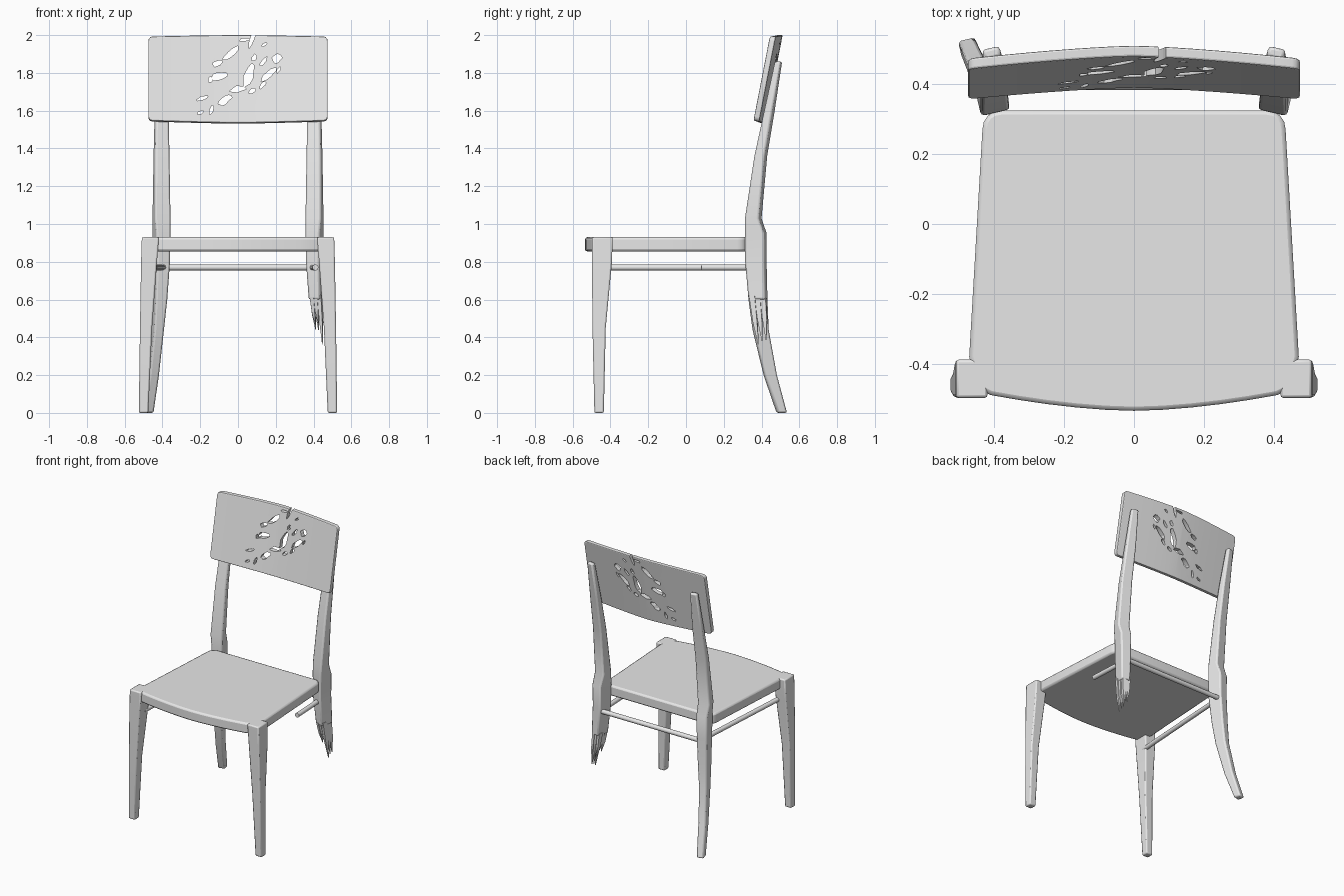
import bpy, bmesh, random
from math import radians, sin, cos, pi
from mathutils import Vector, Matrix

random.seed(4)
cube = bpy.data.objects.get("Cube")
if cube:
    bpy.data.objects.remove(cube)

GREY = (0.8, 0.8, 0.8, 1)
wood = bpy.data.materials.new("plain grey wood")
wood.use_nodes = True
wood.diffuse_color = GREY
wood.node_tree.nodes["Principled BSDF"].inputs["Base Color"].default_value = GREY


def finish(name, bm, bevel=0.0, smooth=True):
    """Turn a bmesh into a named object with optional softened edges."""
    bmesh.ops.recalc_face_normals(bm, faces=bm.faces)
    mesh = bpy.data.meshes.new(name)
    bm.to_mesh(mesh)
    bm.free()
    mesh.materials.append(wood)
    obj = bpy.data.objects.new(name, mesh)
    bpy.context.collection.objects.link(obj)
    if smooth:
        bpy.ops.object.select_all(action='DESELECT')
        obj.select_set(True)
        bpy.context.view_layer.objects.active = obj
        bpy.ops.object.shade_smooth_by_angle(angle=radians(35))
    if bevel:
        mod = obj.modifiers.new("soft edges", 'BEVEL')
        mod.width = bevel
        mod.segments = 2
        mod.limit_method = 'ANGLE'
        mod.angle_limit = radians(45)
    return obj


def loft(bm, rows, side=1, twist=0.0):
    """Skin rectangles given as (z, x, y, width, depth)."""
    turn = Matrix.Rotation(-side * twist, 3, 'Z')
    rings = []
    for z, x, y, w, d in rows:
        centre = Vector((side * x, y, z))
        rings.append([bm.verts.new(centre + turn @ Vector((a * w / 2, b * d / 2, 0)))
                      for a, b in ((-1, -1), (1, -1), (1, 1), (-1, 1))])
    for low, high in zip(rings, rings[1:]):
        for i in range(4):
            j = (i + 1) % 4
            bm.faces.new((low[i], low[j], high[j], high[i]))
    bm.faces.new(rings[0])
    bm.faces.new(rings[-1])


def rail(name, start, end, radius=0.016):
    a, b = Vector(start), Vector(end)
    bm = bmesh.new()
    place = Matrix.Translation((a + b) / 2) @ (b - a).to_track_quat('Z', 'Y').to_matrix().to_4x4()
    bmesh.ops.create_cone(bm, cap_ends=True, segments=12, radius1=radius, radius2=radius,
                          depth=(b - a).length, matrix=place)
    return finish(name, bm)


# Front legs
FRONT = [(0, .5, -.46, .05, .05), (.45, .487, -.46, .064, .07),
         (.8, .471, -.445, .084, .106), (.93, .464, -.443, .09, .11)]
for side, word in ((1, "left"), (-1, "right")):
    bm = bmesh.new()
    loft(bm, FRONT, side)
    finish("front_leg_" + word, bm, .008)

# Back legs with posts; the left one is snapped off low down
TWIST = radians(13)
FOOT = [(0, .475, .507, .05, .05), (.2, .449, .446, .052, .065), (.44, .425, .395, .054, .08)]
STUMP = (.6, .414, .381, .064, .093)
POST = [(.8, .405, .37, .073, .104), (.95, .405, .37, .078, .104), (1.03, .405, .356, .085, .075),
        (1.36, .405, .396, .078, .056), (1.6, .404, .442, .07, .045), (1.86, .407, .49, .05, .032)]
bm = bmesh.new()
loft(bm, FOOT + [STUMP] + POST, -1, TWIST)
finish("back_leg_right", bm, .01)
bm = bmesh.new()
loft(bm, [STUMP] + POST, 1, TWIST)
finish("back_leg_left_broken", bm, .01)

# Splinters hanging from the break
bm = bmesh.new()
z0, x0, y0, w0, d0 = STUMP
for i in (-1, 0, 1):
    for j in (-1, 0, 1):
        drop = random.uniform(.1, .25)
        rows = []
        for t, size, spread in ((-.1, 1, .92), (.5, .75, .85), (1, .12, .7)):
            fall = drop * t
            rows.append((z0 - fall, x0 + .075 * fall + i * spread * w0 / 3,
                         y0 + .1 * fall + j * spread * d0 / 3,
                         size * w0 / 3, size * d0 / 3))
        loft(bm, rows, 1, TWIST)
finish("leg_splinters", bm, smooth=False)

# Rails under the seat, one of them a broken stub
rail("back_rail", (-.4, .4, .77), (.4, .4, .77))
rail("side_rail_right", (-.445, -.43, .77), (-.395, .37, .77))
rail("side_rail_left_stub", (.41, .08, .77), (.395, .37, .77))

# Seat slab: bowed front, rounded back corners
half = [(.41 * s, -.535 + .045 * s ** 1.7) for s in (0, .2, .4, .6, .8, 1)]
half += [(.45, -.47), (.472, -.38)]
half += [(.382 + .052 * cos(a * pi / 8), .273 + .052 * sin(a * pi / 8)) for a in range(5)]
outline = half + [(-x, y) for x, y in reversed(half) if x > 0]
bm = bmesh.new()
base = bm.faces.new([bm.verts.new((x, y, .855)) for x, y in outline])
top = bmesh.ops.extrude_face_region(bm, geom=[base])
for v in top["geom"]:
    if isinstance(v, bmesh.types.BMVert):
        v.co.z = .93
finish("seat", bm, .012)

# Backrest: curved, leaning panel with rounded corners
bm = bmesh.new()
COLS = 16
columns = []
for c in range(COLS + 1):
    s = 2 * c / COLS - 1
    bow = 1 - abs(s) ** 1.4
    ring = []
    for depth, z in ((0, 1.548 - .012 * bow), (.032, 1.542 - .012 * bow),
                     (.032, 1.992 + .008 * bow), (0, 1.992 + .008 * bow)):
        ring.append(bm.verts.new((s * .475, .355 + .035 * bow + .195 * (z - 1.54) + depth, z)))
    columns.append(ring)
for a, b in zip(columns, columns[1:]):
    for i in range(4):
        j = (i + 1) % 4
        bm.faces.new((a[i], a[j], b[j], b[i]))
bm.faces.new(columns[0])
bm.faces.new(columns[-1])
bmesh.ops.recalc_face_normals(bm, faces=bm.faces)
bm.edges.ensure_lookup_table()
corners = [e for e in bm.edges
           if all(abs(v.co.x) > .47 for v in e.verts)
           and abs(e.verts[0].co.z - e.verts[1].co.z) < .05]
bmesh.ops.bevel(bm, geom=corners, offset=.022, segments=3, profile=.5, affect='EDGES')
panel = finish("backrest", bm, .006)

# Ragged holes through the backrest: x, z, length, height, tilt in degrees
HOLES = [(.075, 1.985, .11, .022, 70), (.035, 1.975, .06, .014, 5), (-.035, 1.905, .11, .03, 38),
         (-.11, 1.85, .06, .03, 25), (.085, 1.88, .04, .024, 60), (.135, 1.86, .06, .022, 55),
         (.205, 1.875, .055, .04, 30), (-.1, 1.782, .09, .045, 5), (-.145, 1.765, .03, .03, 70),
         (.055, 1.785, .13, .05, 75), (.165, 1.795, .11, .036, 38), (.0, 1.715, .09, .03, 10),
         (.075, 1.705, .04, .022, 20), (-.07, 1.655, .08, .036, 35), (-.19, 1.665, .06, .02, 20),
         (-.2, 1.59, .035, .016, 25), (-.14, 1.605, .05, .02, 70), (.13, 1.735, .045, .02, 50),
         (.14, 1.95, .035, .014, 30), (.215, 1.815, .035, .014, 60)]
bm = bmesh.new()
for x, z, length, height, tilt in HOLES:
    ca, sa = cos(radians(tilt)), sin(radians(tilt))
    points = []
    for k in range(11):
        r = random.uniform(.75, 1.15)
        u = r * length / 2 * cos(k * 2 * pi / 11)
        v = r * height / 2 * sin(k * 2 * pi / 11)
        points.append((x + u * ca - v * sa, z + u * sa + v * ca))
    near = [bm.verts.new((p, .25, q)) for p, q in points]
    far = [bm.verts.new((p, .65, q)) for p, q in points]
    bm.faces.new(near)
    bm.faces.new(far)
    for k in range(11):
        n = (k + 1) % 11
        bm.faces.new((near[k], near[n], far[n], far[k]))
cutter = finish("hole_cutter", bm, smooth=False)
cutter.hide_render = True

# Bake the cut, then discard the cutter
cut = panel.modifiers.new("holes", 'BOOLEAN')
cut.operation = 'DIFFERENCE'
cut.solver = 'EXACT'
cut.use_self = True
cut.object = cutter
bpy.context.view_layer.update()
baked = bpy.data.meshes.new_from_object(panel.evaluated_get(bpy.context.evaluated_depsgraph_get()))
panel.modifiers.clear()
panel.data = baked
bpy.data.objects.remove(cutter)
bpy.ops.object.select_all(action='DESELECT')
panel.select_set(True)
bpy.context.view_layer.objects.active = panel
bpy.ops.object.shade_smooth_by_angle(angle=radians(35))
